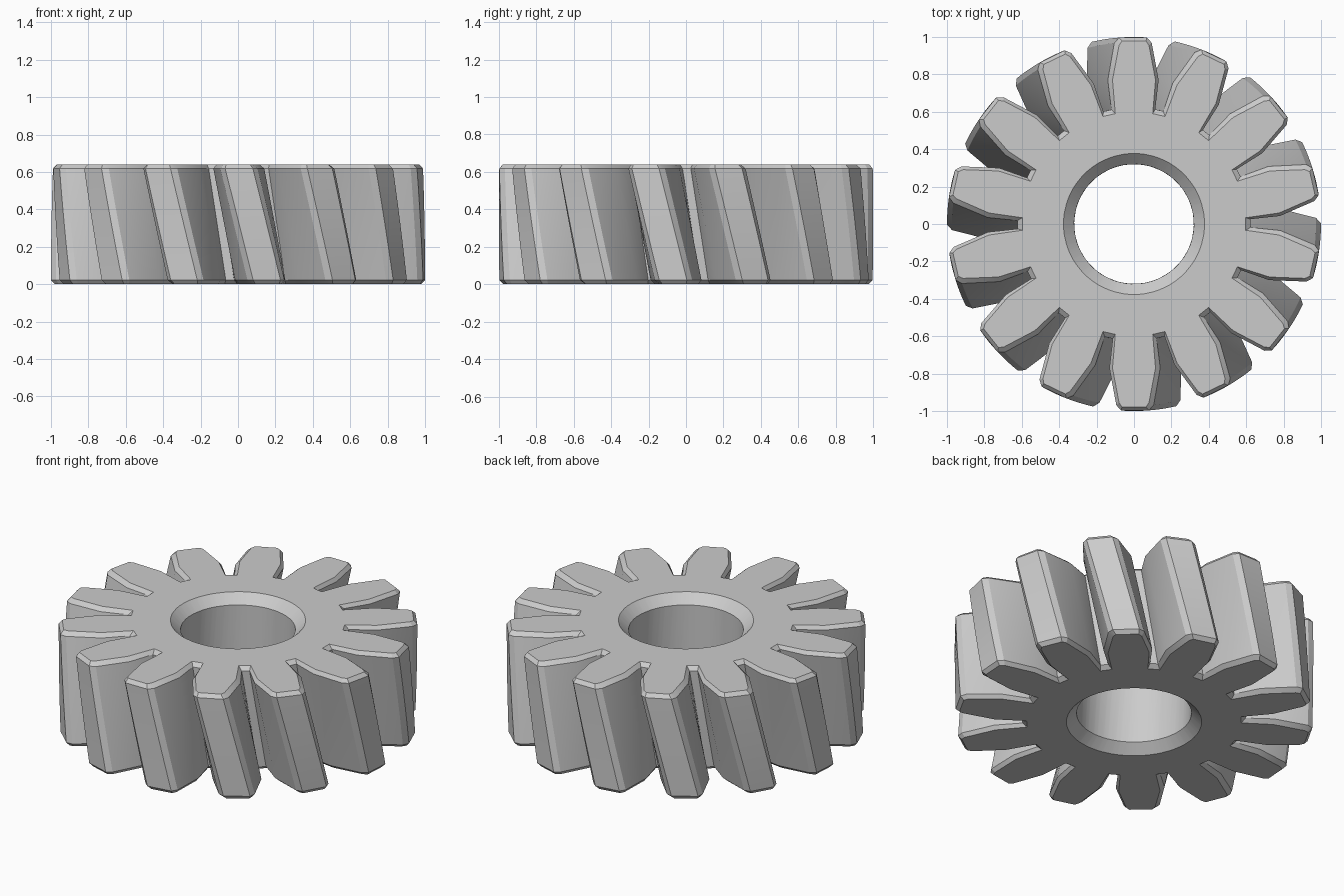
import bpy, bmesh
from math import pi, sin, cos, atan2, hypot, radians

if "Cube" in bpy.data.objects:
    bpy.data.objects.remove(bpy.data.objects["Cube"])

TEETH, HEIGHT, BEVEL = 14, 0.64, 0.022
TWIST = radians(9.2)          # bottom leads the top by this angle

# Half tooth outline as (radius along tooth, half width), root to tip
FULL = [(0.612, 0.117), (0.77, 0.136), (0.968, 0.1), (0.997, 0.074)]
INSET = [(0.59, 0.1), (0.77, 0.115), (0.955, 0.08), (0.978, 0.064)]


def outline(half):
    """Whole gear outline as a list of (angle, radius)."""
    tooth = [(-w, r) for r, w in half] + [(w, r) for r, w in reversed(half)]
    pts = []
    for i in range(TEETH):
        centre = pi / 2 + i * 2 * pi / TEETH
        pts += [(centre + atan2(w, r), hypot(w, r)) for w, r in tooth]
    return pts


full, inset = outline(FULL), outline(INSET)
circle = lambda radius: [(a, radius) for a, _ in inset]

# Rings run up the toothed outside, over the top face and down the bore
rings = [(inset, 0.0)]
STEPS = 12
for k in range(STEPS + 1):
    rings.append((full, BEVEL + (HEIGHT - 2 * BEVEL) * k / STEPS))
rings += [(inset, HEIGHT), (circle(0.377), HEIGHT), (circle(0.32), HEIGHT - 0.055)]
rings += [(circle(0.32), HEIGHT * k / 4) for k in (3, 2, 1)]
rings += [(circle(0.32), 0.055), (circle(0.377), 0.0)]

bm = bmesh.new()
loops = []
for pts, z in rings:
    turn = TWIST * (1 - z / HEIGHT)
    loops.append([bm.verts.new((r * cos(a + turn), r * sin(a + turn), z)) for a, r in pts])
n = len(full)
for lo, hi in zip(loops, loops[1:] + loops[:1]):
    for i in range(n):
        j = (i + 1) % n
        bm.faces.new((lo[i], lo[j], hi[j], hi[i]))
bmesh.ops.recalc_face_normals(bm, faces=bm.faces[:])

# Helical gear
mesh = bpy.data.meshes.new("helical_gear")
bm.to_mesh(mesh)
bm.free()
gear = bpy.data.objects.new("helical_gear", mesh)
bpy.context.collection.objects.link(gear)
bpy.context.view_layer.objects.active = gear
gear.select_set(True)
bpy.ops.object.shade_smooth_by_angle(angle=radians(22))
